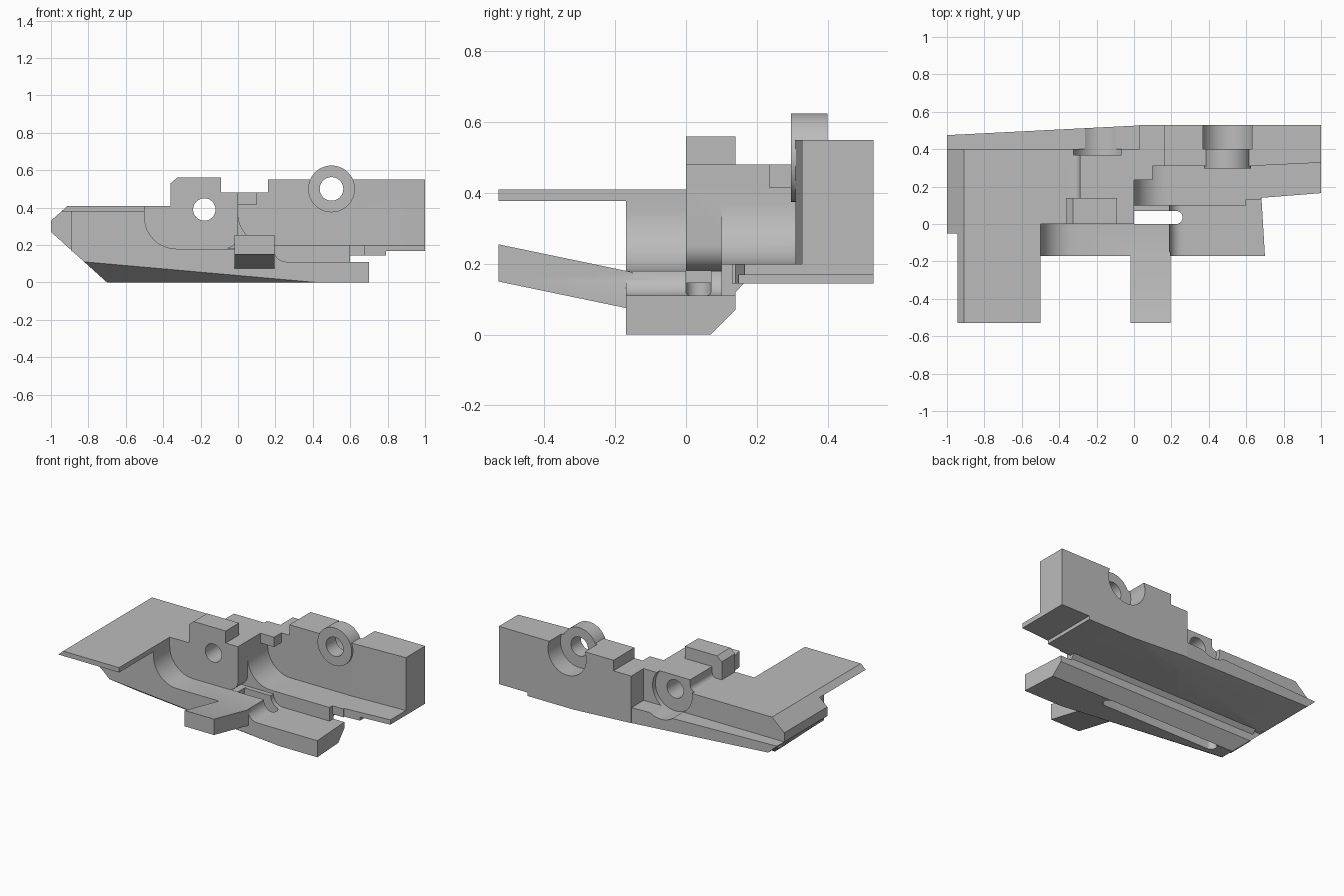
import bpy, bmesh
from math import sin, cos, radians
from mathutils import Vector

cube = bpy.data.objects.get("Cube")
if cube:
    bpy.data.objects.remove(cube, do_unlink=True)

grey = bpy.data.materials.new("neutral grey")
grey.use_nodes = True
grey.diffuse_color = (0.5, 0.5, 0.5, 1)
grey.node_tree.nodes["Principled BSDF"].inputs["Base Color"].default_value = grey.diffuse_color

# Shared levels and centres
FRONT, FOOT_BACK, REAR = -0.17, 0.14, 0.53
FOOT_TOP, BASE, FLOOR, DECK, MID_TOP = 0.11, 0.145, 0.2, 0.41, 0.48
LUG_PIN, BOSS_PIN = (-0.18, 0.39), (0.5, 0.5)
WALL_FRONT, WING_X, POCKET_R = 0.31, -0.5, 0.17
SLOT_R = 0.035


def prism(name, axis, pts, lo, hi, planes=()):
    """Extrude a profile along an axis, then trim it with (point, outward normal) planes."""
    def place(p, d):
        a, b = p
        return {"x": (d, a, b), "y": (a, d, b), "z": (a, b, d)}[axis]
    bm = bmesh.new()
    face = bm.faces.new([bm.verts.new(place(p, lo)) for p in pts])
    ext = bmesh.ops.extrude_face_region(bm, geom=[face])
    moved = [v for v in ext["geom"] if isinstance(v, bmesh.types.BMVert)]
    bmesh.ops.translate(bm, verts=moved, vec=place((0, 0), hi - lo))
    for point, normal in planes:
        cut = bmesh.ops.bisect_plane(bm, geom=bm.verts[:] + bm.edges[:] + bm.faces[:],
                                     plane_co=point, plane_no=normal, clear_outer=True)
        rim = [e for e in cut["geom_cut"] if isinstance(e, bmesh.types.BMEdge)]
        bmesh.ops.holes_fill(bm, edges=rim, sides=0)
    bmesh.ops.recalc_face_normals(bm, faces=bm.faces)
    mesh = bpy.data.meshes.new(name)
    bm.to_mesh(mesh)
    bm.free()
    mesh.materials.append(grey)
    obj = bpy.data.objects.new(name, mesh)
    bpy.context.collection.objects.link(obj)
    return obj


def box(name, x0, x1, y0, y1, z0, z1, planes=()):
    return prism(name, "z", [(x0, y0), (x1, y0), (x1, y1), (x0, y1)], z0, z1, planes)


def arc(cx, cz, r, start, end, n=12):
    """Points on a circle between two angles in degrees."""
    steps = [radians(start + (end - start) * i / n) for i in range(n + 1)]
    return [(cx + r * cos(a), cz + r * sin(a)) for a in steps]


def disc(name, centre, r, y0, y1):
    return prism(name, "y", arc(*centre, r, 0, 360, 48)[:-1], y0, y1)


def plane_through(a, b, c, up):
    """Point and normal of a plane, with the normal facing up or down."""
    a, b, c = Vector(a), Vector(b), Vector(c)
    normal = (b - a).cross(c - a)
    return a, normal if (normal.z > 0) == up else -normal


def combine(tool, operation):
    """Merge a part into the casting, or cut it away."""
    mod = body.modifiers.new(tool.name, "BOOLEAN")
    mod.operation, mod.solver, mod.object = operation, "EXACT", tool
    bpy.ops.object.modifier_apply(modifier=mod.name)
    bpy.data.objects.remove(tool, do_unlink=True)


def add(make, *args):
    combine(make(*args), "UNION")


def cut(make, *args):
    combine(make(*args), "DIFFERENCE")


# Lower foot, with its skewed front bevel, rear bevel and angled right end
foot_profile = ([(-0.89, 0.18), (-0.89, 0.171), (-0.7, 0), (0.7, 0), (0.7, FOOT_TOP)]
                + arc(0.26, 0.18, 0.07, 270, 180, 8))
front_bevel = plane_through((0.42, FRONT, 0), (-0.7, -0.02, 0), (-0.82, FRONT, FOOT_TOP), False)
rear_bevel = ((0, 0.07, 0), (0, 1, -1))
right_end = ((0.7, FRONT, 0), (1, 0.06, 0))
body = prism("mount_body", "y", foot_profile, FRONT, FOOT_BACK,
             [front_bevel, rear_bevel, right_end])
bpy.context.view_layer.objects.active = body

# Left half: sloped nose, front block with rounded pocket, wing plate
hull = [(-0.91, DECK), (-1, 0.33), (-1, 0.27), (-0.86, BASE)]
add(prism, "left_body", "y", hull + [(0, BASE), (0, DECK)], 0, 0.4)
add(prism, "nose_front", "y", hull + [(-0.6, BASE), (-0.6, DECK)], -0.05, 0.02)
block = [(WING_X, DECK), (-0.89, DECK), (-0.89, 0.165), (-0.33, 0.165)]
add(prism, "front_block", "y", block + arc(-0.33, 0.35, POCKET_R, 270, 180), FRONT, 0.01)
wing = [(-0.945, 0.378), (-0.91, DECK), (WING_X, DECK), (WING_X, 0.378)]
add(prism, "wing_plate", "y", wing, -REAR, 0.01)

# Rear ledge, trimmed to the nose slope, and right floor slab
nose_slope = ((-0.86, 0, BASE), (-0.125, 0, -0.14))
ledge = [(-1, 0.475), (-1, 0.15), (-0.01, 0.15), (-0.01, 0.32), (0.05, 0.32), (0.05, 0.528)]
add(prism, "rear_ledge", "z", ledge, BASE, 0.27, [nose_slope])
slab = [(-0.02, 0.13), (0.68, 0.13), (0.68, FOOT_BACK), (1, 0.165), (1, REAR), (0.1, REAR),
        (-0.02, 0.524)]
add(prism, "floor_slab", "z", slab, BASE, FLOOR)
add(box, "floor_lip", -0.02, 0.6, 0.1, FOOT_BACK, 0.1, FLOOR)
fillet = [(0.12, 0.12), (FOOT_BACK, 0.12), (0.165, 0.146), (0.165, 0.16), (0.12, 0.16)]
add(prism, "foot_fillet", "x", fillet, -0.8, 0.6)

# Centre block, lug and pocket fillet
centre = [(-0.32, BASE), (0, BASE), (0, MID_TOP), (-0.29, MID_TOP)]
add(prism, "centre_block", "y", centre + arc(-0.32, 0.44, 0.03, 0, -90, 6), 0, 0.4)
lug = [(-0.36, 0.4), (-0.36, REAR), (-0.325, 0.56), (-0.09, 0.56), (-0.09, 0.4)]
add(prism, "lug_top", "y", lug, 0, FOOT_BACK)
add(box, "link_wall", -0.02, 0.05, WALL_FRONT, 0.4, 0.15, MID_TOP)
add(box, "mid_wall", 0.03, 0.18, WALL_FRONT, REAR, 0.15, MID_TOP)
add(box, "front_tab", -0.01, 0.1, 0.235, 0.32, 0.415, MID_TOP)
corner = [(-0.01, 0.37), (-0.01, 0.19), (POCKET_R, 0.19)]
add(prism, "pocket_fillet", "y", corner + arc(POCKET_R, 0.37, POCKET_R, 270, 180), 0.1, 0.32)

# Tall right wall, its round boss and the sloping front tongue
wall = [(0.16, WALL_FRONT), (0.62, WALL_FRONT), (1, 0.328), (1, REAR), (0.16, REAR)]
add(prism, "right_wall", "z", wall, 0.15, 0.55)
add(disc, "boss", BOSS_PIN, 0.125, 0.297, 0.4)
tongue = [(-REAR, 0.15), (-REAR, 0.255), (-0.15, 0.176), (-0.15, 0.071)]
add(prism, "front_tongue", "x", tongue, -0.02, 0.195)

# Rear recesses and pin holes
cut(disc, "lug_recess", LUG_PIN, 0.145, 0.37, 0.7)
cut(disc, "boss_recess", BOSS_PIN, 0.14, 0.4, 0.7)
cut(disc, "lug_hole", LUG_PIN, 0.06, -0.1, 0.7)
cut(disc, "boss_hole", BOSS_PIN, 0.063, 0.1, 0.7)

# Long slot under the lug, open from above at its right end
slot_end = arc(0.225, SLOT_R, SLOT_R, -90, 90)
cut(prism, "long_slot", "z", slot_end + arc(-0.565, SLOT_R, SLOT_R, 90, 270), -0.1, 0.146)
cut(prism, "open_slot", "z", slot_end + [(0, 2 * SLOT_R), (0, 0)], 0.05, 0.25)

# Rounded lug corner, raised right underside, rising tail underside
lug_corner = [(0.02, 0.25), (0.02, 0.181)] + arc(-0.07, 0.251, 0.07, 270, 360)
cut(prism, "lug_corner", "y", lug_corner, -0.02, 0.1)
cut(box, "right_undercut", 0.79, 1.1, 0.1, 0.7, 0.1, 0.168)
tail_rise = plane_through((0.45, REAR, BASE), (-1, 0.475, 0.215), (-0.86, 0.16, BASE), True)
cut(box, "tail_undercut", -1.2, 0.6, 0.17, 0.7, -0.1, 0.4, [tail_rise])

body.select_set(True)
bpy.ops.object.shade_smooth_by_angle(angle=radians(30))
